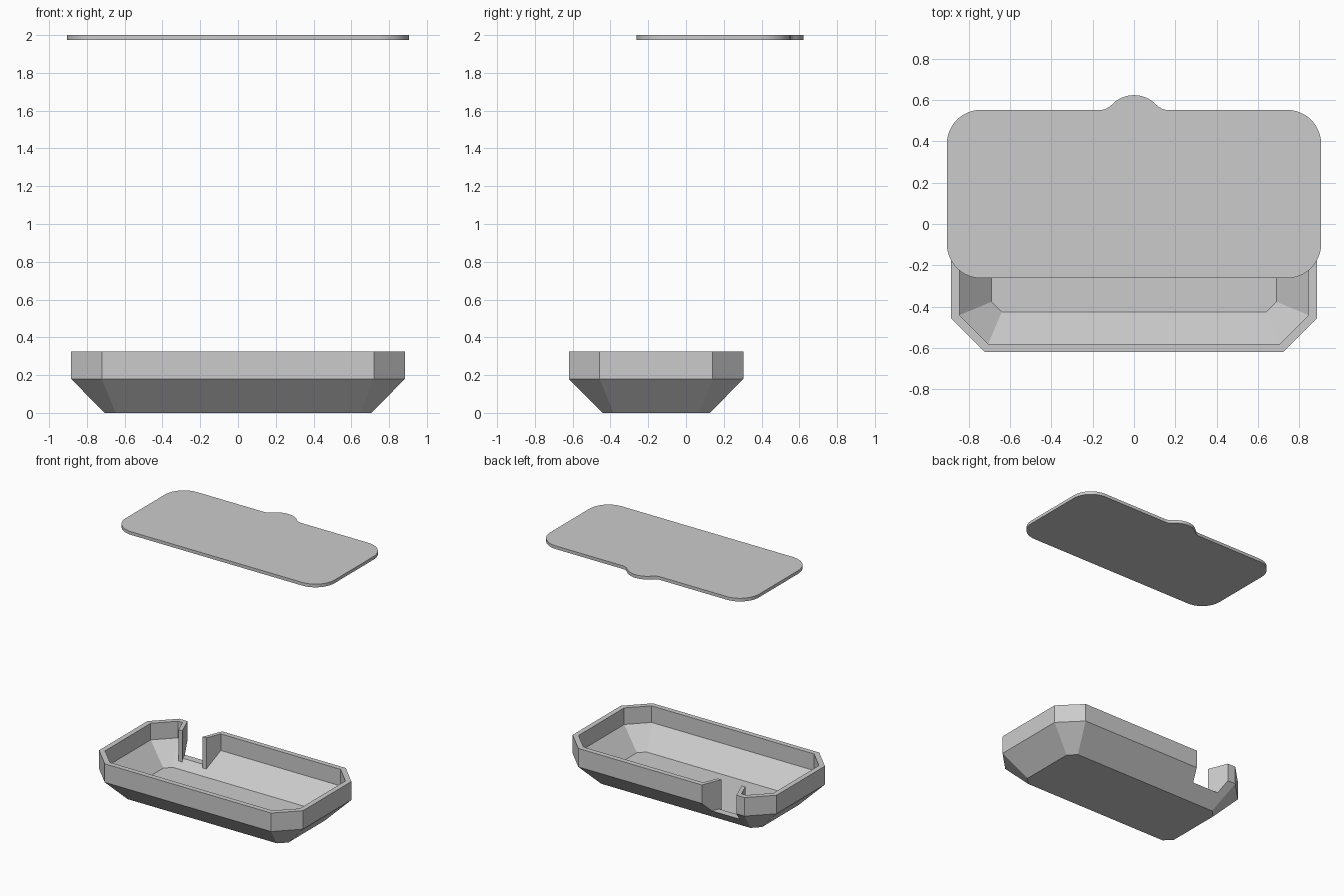
import bpy, bmesh
from math import sin, cos, radians

if "Cube" in bpy.data.objects:
    bpy.data.objects.remove(bpy.data.objects["Cube"])

TOP = 0.325


def finish(bm, name):
    bmesh.ops.recalc_face_normals(bm, faces=bm.faces)
    mesh = bpy.data.meshes.new(name)
    bm.to_mesh(mesh)
    bm.free()
    obj = bpy.data.objects.new(name, mesh)
    bpy.context.collection.objects.link(obj)
    return obj


def loft(name, rings):
    """Skin a stack of closed rings and cap both ends."""
    bm = bmesh.new()
    loops = [[bm.verts.new(p) for p in ring] for ring in rings]
    n = len(loops[0])
    for a, b in zip(loops, loops[1:]):
        for i in range(n):
            j = (i + 1) % n
            bm.faces.new((a[i], a[j], b[j], b[i]))
    bm.faces.new(loops[0])
    bm.faces.new(loops[-1])
    return finish(bm, name)


def octagon(inset, z):
    """Rectangle with clipped corners, offset evenly inward."""
    hx, hy, cy = 0.884 - inset, 0.462 - inset, -0.158
    c = 0.163 - inset * 0.586
    pts = [(hx, hy - c), (hx - c, hy), (c - hx, hy), (-hx, hy - c),
           (-hx, c - hy), (c - hx, -hy), (hx - c, -hy), (hx, c - hy)]
    return [(x, y + cy, z) for x, y in pts]


# Tray shell with sloping lower sides
tray = loft("tray", [octagon(0.178, 0), octagon(0, 0.18), octagon(0, TOP),
                     octagon(0.04, TOP), octagon(0.04, 0.195), octagon(0.195, 0.04)])

# Funnel-shaped opening through the back wall
SPOUT_X, Y_IN, Y_OUT = -0.5, 0.15, 0.304


def half_width(y):
    return 0.088 + 0.062 * (y - Y_IN) / (Y_OUT - Y_IN)


def spout_plan(z):
    return [(SPOUT_X + s * half_width(y), y, z)
            for s, y in ((-1, 0.14), (1, 0.14), (1, 0.36), (-1, 0.36))]


cutter = loft("spout_cutter", [spout_plan(0.10), spout_plan(0.5)])
cutter.hide_render = True
cutter.hide_viewport = True
cut = tray.modifiers.new("spout", 'BOOLEAN')
cut.operation = 'DIFFERENCE'
cut.solver = 'EXACT'
cut.object = cutter

# Guide walls on each side of the opening
side = [(0.302, TOP), (0.302, 0.19), (0.20, 0.085), (Y_IN, 0.06), (Y_IN, TOP)]
for label, s in (("left", -1), ("right", 1)):
    loft("spout_wall_" + label,
         [[(SPOUT_X + s * (half_width(y) + t), y, z) for y, z in side]
          for t in (0, 0.032)])

# Lid outline: rounded rectangle with a finger tab at the back
R, HX, Y0, Y1 = 0.165, 0.905, -0.262, 0.552


def arc(cx, cy, r, a0, a1, n):
    return [(cx + r * cos(radians(a0 + (a1 - a0) * i / n)),
             cy + r * sin(radians(a0 + (a1 - a0) * i / n))) for i in range(n + 1)]


half = arc(HX - R, Y0 + R, R, -90, 0, 12) + arc(HX - R, Y1 - R, R, 0, 90, 12)
half += [(0.155, Y1), (0.138, 0.556), (0.122, 0.565)]
half += arc(0, 0.475, 0.148, 43, 90, 8)
outline = half + [(-x, y) for x, y in reversed(half[:-1])]
lid = loft("lid", [[(x, y, z) for x, y in outline] for z in (1.975, 2.0)])
bpy.context.view_layer.objects.active = lid
lid.select_set(True)
bpy.ops.object.shade_smooth_by_angle(angle=radians(30))
